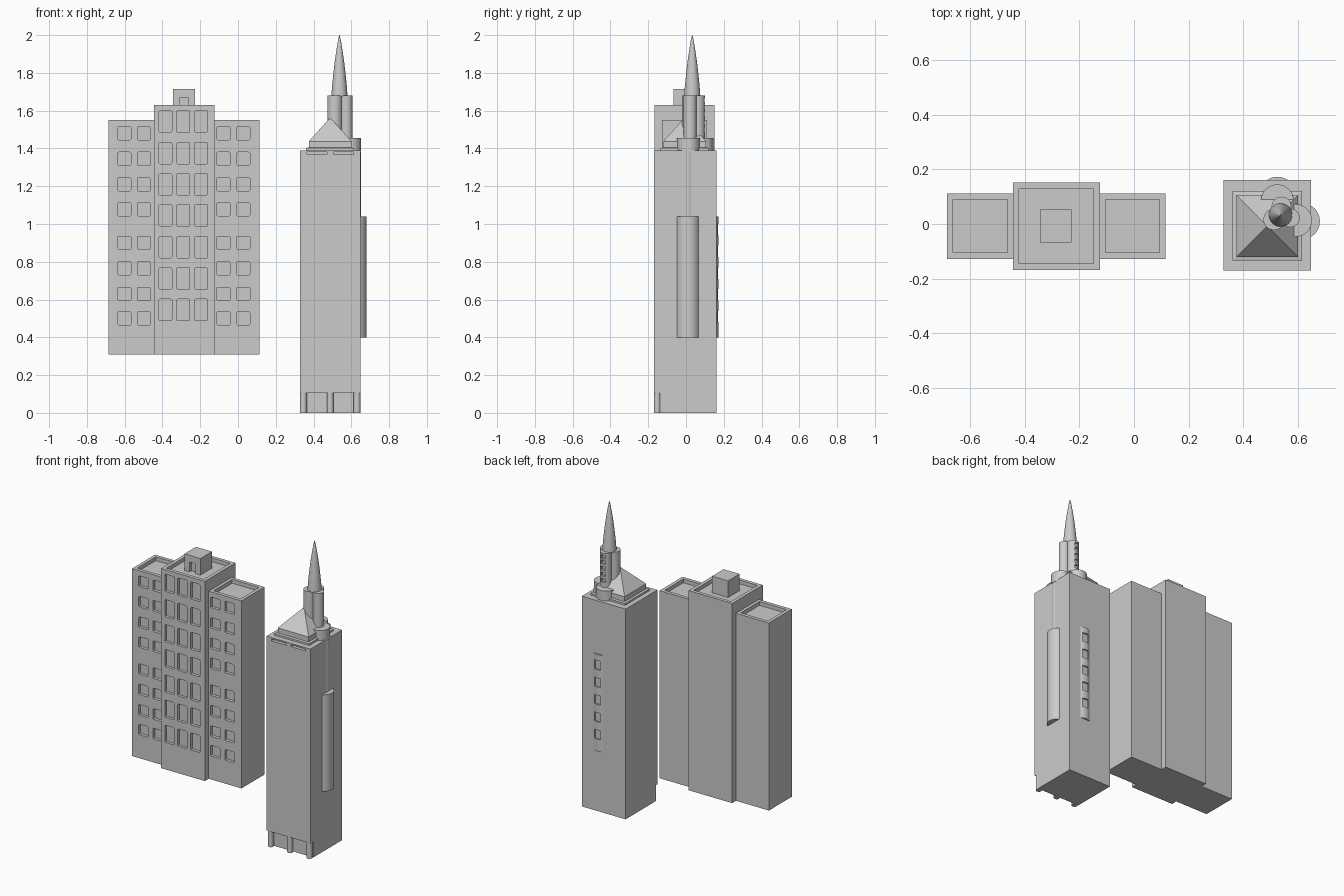
import bpy, bmesh, math
from mathutils import Vector

if "Cube" in bpy.data.objects:
    bpy.data.objects.remove(bpy.data.objects["Cube"])


def finish(name, bm, smooth=False):
    bmesh.ops.recalc_face_normals(bm, faces=bm.faces)
    mesh = bpy.data.meshes.new(name)
    bm.to_mesh(mesh)
    bm.free()
    ob = bpy.data.objects.new(name, mesh)
    bpy.context.collection.objects.link(ob)
    if smooth:
        bpy.ops.object.select_all(action='DESELECT')
        ob.select_set(True)
        bpy.context.view_layer.objects.active = ob
        bpy.ops.object.shade_smooth_by_angle(angle=math.radians(35))
    return ob


def add_box(bm, x0, x1, y0, y1, z0, z1, round_y=0):
    vs = bmesh.ops.create_cube(bm, size=1)['verts']
    for v in vs:
        v.co = Vector(((x0 + x1) / 2 + v.co.x * (x1 - x0),
                       (y0 + y1) / 2 + v.co.y * (y1 - y0),
                       (z0 + z1) / 2 + v.co.z * (z1 - z0)))
    if round_y:
        es = {e for v in vs for e in v.link_edges
              if abs(e.verts[0].co.y - e.verts[1].co.y) > 1e-5}
        bmesh.ops.bevel(bm, geom=list(es), offset=round_y, segments=2,
                        profile=0.5, affect='EDGES')


def boxes(name, dims, round_y=0):
    bm = bmesh.new()
    for d in dims:
        add_box(bm, *d, round_y=round_y)
    return finish(name, bm)


def cut(ob, dims, round_y=0):
    cutter = boxes(ob.name + "_cutter", dims, round_y)
    cutter.hide_render = True
    mod = ob.modifiers.new("cut", 'BOOLEAN')
    mod.operation, mod.solver, mod.object = 'DIFFERENCE', 'EXACT', cutter
    bpy.ops.object.select_all(action='DESELECT')
    ob.select_set(True)
    bpy.context.view_layer.objects.active = ob
    bpy.ops.object.modifier_apply(modifier=mod.name)
    bpy.data.objects.remove(cutter)


def lathe(name, x, y, profile, n=32):
    bm = bmesh.new()
    rings = []
    for r, z in profile:
        rings.append([bm.verts.new((x + r * math.cos(2 * math.pi * i / n),
                                    y + r * math.sin(2 * math.pi * i / n), z)) for i in range(n)])
    for a, b in zip(rings, rings[1:]):
        for i in range(n):
            bm.faces.new((a[i], a[(i + 1) % n], b[(i + 1) % n], b[i]))
    bm.faces.new(rings[0])
    bm.faces.new(rings[-1])
    return finish(name, bm, True)


def cyl(name, x, y, r, z0, z1):
    return lathe(name, x, y, [(r, z0), (r, z1)])


def square_frustum(name, x, y, levels):
    bm = bmesh.new()
    rings = [[bm.verts.new((x + sx * h, y + sy * h, z))
              for sx, sy in ((-1, -1), (1, -1), (1, 1), (-1, 1))] for h, z in levels]
    for a, b in zip(rings, rings[1:]):
        for i in range(4):
            bm.faces.new((a[i], a[(i + 1) % 4], b[(i + 1) % 4], b[i]))
    bm.faces.new(rings[0])
    bm.faces.new(rings[-1])
    bmesh.ops.remove_doubles(bm, verts=bm.verts, dist=0.0005)
    return finish(name, bm)


# Apartment block: two wings with recessed windows and parapet roofs
rows = (1.48, 1.345, 1.21, 1.078, 0.90, 0.765, 0.63, 0.50)
for side, x0, x1, cols in (("left", -0.685, -0.442, (-0.602, -0.498)),
                           ("right", -0.127, 0.115, (-0.077, 0.028))):
    wing = boxes(side + "_wing", [(x0, x1, -0.128, 0.112, 0.31, 1.55)])
    cut(wing, [(c - 0.035, c + 0.035, -0.2, -0.108, z - 0.035, z + 0.035)
               for c in cols for z in rows], 0.007)
    cut(wing, [(x0 + 0.022, x1 - 0.022, -0.105, 0.089, 1.525, 1.6)])

# Central block
block = boxes("central_block", [(-0.444, -0.125, -0.168, 0.152, 0.31, 1.63)])
cut(block, [(c - 0.034, c + 0.034, -0.25, -0.149, z - 0.057, z + 0.057)
            for c in (-0.384, -0.29, -0.195)
            for z in (1.543, 1.375, 1.21, 1.045, 0.877, 0.711, 0.545)], 0.007)
cut(block, [(-0.421, -0.148, -0.145, 0.129, 1.605, 1.7)])
house = boxes("roof_house", [(-0.345, -0.228, -0.067, 0.053, 1.60, 1.715)])
cut(house, [(-0.308, -0.266, -0.1, -0.047, 1.59, 1.67)])

# Tower shaft with open ground floor and slotted cornice
shaft = boxes("tower_shaft", [(0.328, 0.648, -0.17, 0.162, 0, 1.39)])
cut(shaft, [(0.3, 0.7, -0.2, -0.138, -0.05, 0.105),
            (0.365, 0.472, -0.2, -0.148, 1.368, 1.381),
            (0.506, 0.612, -0.2, -0.148, 1.368, 1.381)])
for i, x in enumerate((0.346, 0.488, 0.63)):
    cyl(f"entrance_column_{i + 1}", x, -0.152, 0.018, 0, 0.105)

# Stepped pyramid roof
square_frustum("pyramid_roof", 0.488, -0.007,
               [(0.127, 1.385), (0.127, 1.402), (0.113, 1.405), (0.113, 1.438), (0.0001, 1.563)])

# Curved bays on the right and back walls, the back one with windows
cyl("right_bay", 0.615, 0.01, 0.066, 0.40, 1.04)
cyl("right_rib", 0.632, 0.012, 0.02, 1.0, 1.38)
bay = cyl("back_bay", 0.525, 0.107, 0.066, 0.40, 1.04)
cut(bay, [(0.505, 0.55, 0.1, 0.2, z - 0.03, z + 0.03)
          for z in (0.97, 0.855, 0.74, 0.625, 0.51)])

# Low roof turrets and the clustered shaft under the spire
cyl("right_turret", 0.592, 0.013, 0.06, 1.385, 1.455)
cyl("back_turret", 0.525, 0.085, 0.06, 1.385, 1.455)
cyl("spire_shaft", 0.513, 0.017, 0.039, 1.385, 1.68)
cyl("spire_shaft_right", 0.573, 0.022, 0.034, 1.385, 1.68)
back = cyl("spire_shaft_back", 0.54, 0.064, 0.036, 1.385, 1.68)
cut(back, [(0.522, 0.552, 0.085, 0.12, z - 0.012, z + 0.012)
           for z in (1.50, 1.54, 1.58, 1.62, 1.655)])

# Pointed spire
lathe("spire", 0.537, 0.033, [(0.043, 1.675), (0.039, 1.73), (0.033, 1.79), (0.025, 1.86),
                              (0.016, 1.92), (0.008, 1.97), (0.001, 2.0)])
